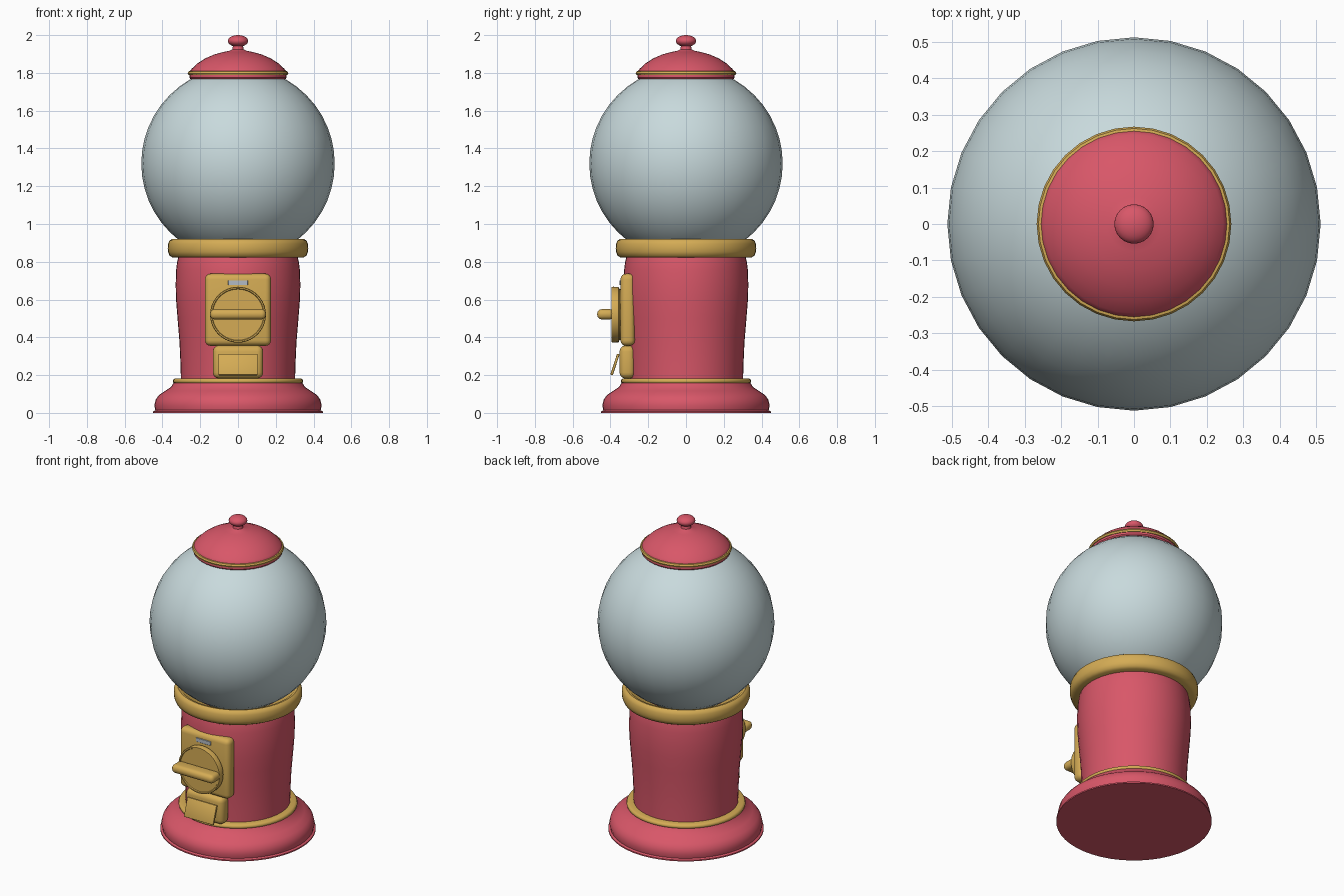
import bpy, bmesh, math
from mathutils import Matrix

if "Cube" in bpy.data.objects:
    bpy.data.objects.remove(bpy.data.objects["Cube"])


def material(name, rgb):
    m = bpy.data.materials.new(name)
    m.diffuse_color = (*rgb, 1)
    m.use_nodes = True
    m.node_tree.nodes["Principled BSDF"].inputs["Base Color"].default_value = m.diffuse_color
    return m


RED = material("red paint", (0.69, 0.095, 0.14))
GOLD = material("brass", (0.66, 0.41, 0.09))
GLASS = material("pale glass", (0.58, 0.70, 0.72))
SILVER = material("silver", (0.45, 0.50, 0.56))


def finish(name, bm, mat, angle=40):
    bmesh.ops.recalc_face_normals(bm, faces=bm.faces)
    me = bpy.data.meshes.new(name)
    bm.to_mesh(me)
    bm.free()
    ob = bpy.data.objects.new(name, me)
    bpy.context.collection.objects.link(ob)
    me.materials.append(mat)
    bpy.ops.object.select_all(action='DESELECT')
    ob.select_set(True)
    bpy.context.view_layer.objects.active = ob
    bpy.ops.object.shade_smooth_by_angle(angle=math.radians(angle))
    return ob


def lathe(name, profile, mat, segs=48, matrix=None, closed=False):
    """Turn a (radius, height) profile around z; radius 0 ends meet at the axis."""
    bm = bmesh.new()
    pts = list(profile) + ([profile[0]] if closed else [])
    vs = [bm.verts.new((r, 0, z)) for r, z in pts]
    es = [bm.edges.new(p) for p in zip(vs, vs[1:])]
    bmesh.ops.spin(bm, geom=vs + es, cent=(0, 0, 0), axis=(0, 0, 1),
                   angle=math.tau, steps=segs, use_duplicate=False)
    bmesh.ops.remove_doubles(bm, verts=bm.verts, dist=0.0005)
    if matrix:
        bm.transform(matrix)
    return finish(name, bm, mat)


def rounded_box(name, lo, hi, mat, bevel, segs=4, matrix=None):
    bm = bmesh.new()
    bmesh.ops.create_cube(bm, size=1)
    size = [b - a for a, b in zip(lo, hi)]
    mid = [(a + b) / 2 for a, b in zip(lo, hi)]
    bm.transform(Matrix.Translation(mid) @ Matrix.Diagonal((*size, 1)))
    bmesh.ops.bevel(bm, geom=bm.edges[:], offset=bevel, segments=segs,
                    profile=0.5, affect='EDGES', clamp_overlap=True)
    if matrix:
        bm.transform(matrix)
    return finish(name, bm, mat)


# Stand: flared foot and waisted body
lathe("foot", [(0, 0), (0.45, 0), (0.45, 0.008), (0.438, 0.014), (0.443, 0.04),
               (0.436, 0.07), (0.418, 0.095), (0.385, 0.117), (0.355, 0.137),
               (0.34, 0.16), (0.30, 0.165), (0, 0.165)], RED)
lathe("body", [(0, 0.16), (0.302, 0.16), (0.304, 0.25), (0.31, 0.38), (0.32, 0.50),
               (0.328, 0.60), (0.33, 0.68), (0.327, 0.76), (0.322, 0.80),
               (0.315, 0.83), (0, 0.83)], RED)
lathe("foot_ring", [(0.295, 0.155), (0.335, 0.155), (0.343, 0.161), (0.345, 0.169),
                    (0.341, 0.178), (0.332, 0.183), (0.295, 0.183)], GOLD, closed=True)

# Collar that holds the globe
lathe("collar", [(0.27, 0.822), (0.345, 0.822), (0.362, 0.832), (0.370, 0.852),
                 (0.372, 0.872), (0.370, 0.895), (0.363, 0.912), (0.350, 0.920),
                 (0.335, 0.917), (0.318, 0.900), (0.27, 0.885)], GOLD, closed=True)

# Globe
bm = bmesh.new()
bmesh.ops.create_uvsphere(bm, u_segments=32, v_segments=24, radius=0.512,
                          matrix=Matrix.Translation((0, 0, 1.32)))
finish("globe", bm, GLASS)

# Lid with trim ring and knob
lathe("lid", [(0, 1.768), (0.252, 1.768), (0.258, 1.775), (0.258, 1.805), (0.245, 1.822),
              (0.215, 1.850), (0.175, 1.876), (0.125, 1.898), (0.075, 1.911),
              (0.045, 1.917), (0.030, 1.925), (0.026, 1.945), (0, 1.945)], RED, 32)
lathe("lid_ring", [(0.245, 1.788), (0.262, 1.788), (0.267, 1.798), (0.262, 1.808),
                   (0.245, 1.811)], GOLD, 32, closed=True)
bm = bmesh.new()
bmesh.ops.create_uvsphere(bm, u_segments=24, v_segments=14, radius=1,
                          matrix=Matrix.Translation((0, 0, 1.969))
                          @ Matrix.Diagonal((0.054, 0.054, 0.031, 1)))
finish("lid_knob", bm, RED)

# Coin mechanism plate, dial, handle and slot
rounded_box("coin_plate", (-0.175, -0.347, 0.355), (0.175, -0.27, 0.737), GOLD, 0.03)
to_front = Matrix.Translation((0, -0.34, 0.52)) @ Matrix.Rotation(math.pi / 2, 4, 'X')
lathe("dial", [(0, 0), (0.135, 0), (0.135, 0.012), (0.146, 0.017), (0.148, 0.045),
               (0.145, 0.054), (0.138, 0.054), (0.135, 0.048), (0, 0.048)],
      GOLD, 40, to_front)
rounded_box("dial_handle", (-0.148, -0.47, 0.495), (0.148, -0.38, 0.549), GOLD, 0.024)
rounded_box("coin_slot", (-0.052, -0.351, 0.676), (0.052, -0.342, 0.702), SILVER, 0.002, 1)

# Chute with tilted flap
rounded_box("chute", (-0.133, -0.352, 0.182), (0.133, -0.27, 0.357), GOLD, 0.032)
tilt = Matrix.Translation((0, -0.358, 0.312)) @ Matrix.Rotation(math.radians(-18), 4, 'X')
rounded_box("chute_flap", (-0.104, -0.007, -0.118), (0.104, 0.007, 0), GOLD, 0.005, 2, tilt)
